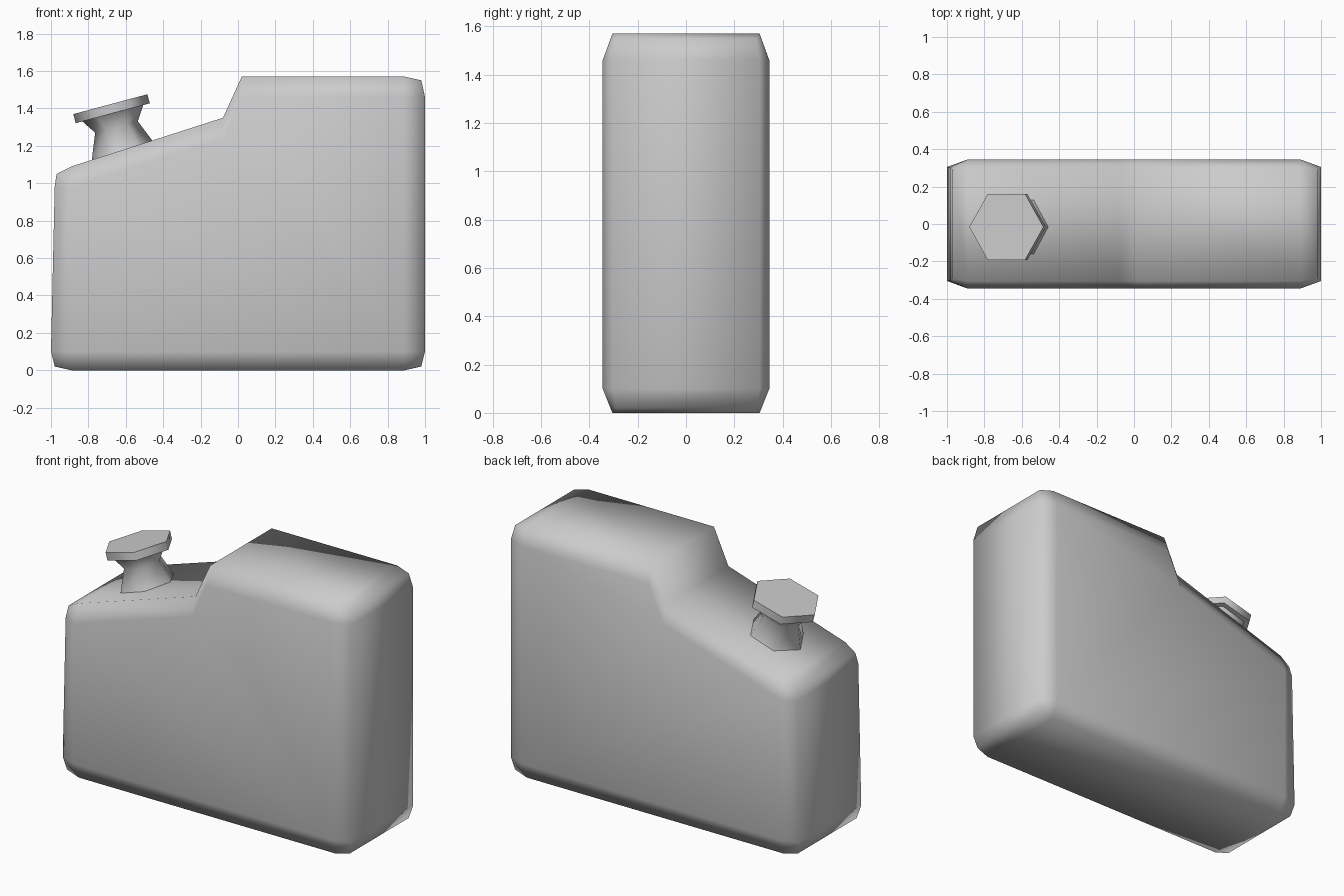
import bpy, bmesh, math
from mathutils import Matrix, Vector

if "Cube" in bpy.data.objects:
    bpy.data.objects.remove(bpy.data.objects["Cube"])


def add_object(name, bm):
    bmesh.ops.recalc_face_normals(bm, faces=bm.faces)
    mesh = bpy.data.meshes.new(name)
    bm.to_mesh(mesh)
    bm.free()
    for p in mesh.polygons:
        p.use_smooth = True
    obj = bpy.data.objects.new(name, mesh)
    bpy.context.collection.objects.link(obj)
    return obj


def lathe(name, profile, sides, matrix):
    """Rings of (radius, height) joined into a capped solid."""
    bm = bmesh.new()
    rings = [[bm.verts.new((r * math.cos(math.tau * i / sides),
                            r * math.sin(math.tau * i / sides), h))
              for i in range(sides)] for r, h in profile]
    for a, b in zip(rings, rings[1:]):
        for i in range(sides):
            j = (i + 1) % sides
            bm.faces.new((a[i], a[j], b[j], b[i]))
    bm.faces.new(rings[0])
    bm.faces.new(rings[-1])
    obj = add_object(name, bm)
    obj.matrix_world = matrix
    bpy.ops.object.select_all(action='DESELECT')
    obj.select_set(True)
    bpy.context.view_layer.objects.active = obj
    bpy.ops.object.shade_smooth_by_angle(angle=math.radians(65))
    return obj


# Canister body: raised side panel (inner) and the outline around it.
# Each group pairs one panel corner with its outline points;
# the middle point of three is the rounded corner.
groups = [
    ((-0.89, 0.10), [(-1.0, 0.10), (-0.98, 0.02), (-0.89, 0.0)]),
    ((0.89, 0.10), [(0.89, 0.0), (0.98, 0.02), (1.0, 0.10)]),
    ((0.89, 1.46), [(1.0, 1.46), (0.98, 1.55), (0.89, 1.57)]),
    ((0.02, 1.46), [(0.02, 1.57)]),
    ((-0.08, 1.24), [(-0.08, 1.35)]),
    ((-0.89, 0.98), [(-0.89, 1.09), (-0.97, 1.05), (-0.98, 0.98)]),
]
bm = bmesh.new()
outlines = []
for side in (-1, 1):
    panel, rims = [], []
    for (px, pz), pts in groups:
        panel.append(bm.verts.new((px, side * 0.345, pz)))
        rims.append([bm.verts.new((x, side * (0.29 if k == 1 else 0.305), z))
                     for k, (x, z) in enumerate(pts)])
    bm.faces.new(panel)
    for i, rim in enumerate(rims):
        j = (i + 1) % len(rims)
        if len(rim) == 3:
            bm.faces.new([panel[i]] + rim)
        bm.faces.new((panel[i], rim[-1], rims[j][0], panel[j]))
    outlines.append([v for rim in rims for v in rim])
front, back = outlines
for i in range(len(front)):
    j = (i + 1) % len(front)
    bm.faces.new((front[i], front[j], back[j], back[i]))
add_object("canister_body", bm)

# Tilted hexagonal spout and cap, measured down from the cap top
tilt = (Matrix.Translation(Vector((-0.6825, -0.016, 1.4225)))
        @ Matrix.Rotation(math.radians(-15), 4, 'Y'))
lathe("spout_neck", [(0.178, -0.275), (0.118, -0.126), (0.17, -0.048)], 6, tilt)
lathe("spout_cap", [(0.205, -0.05), (0.205, 0.0)], 6, tilt)
